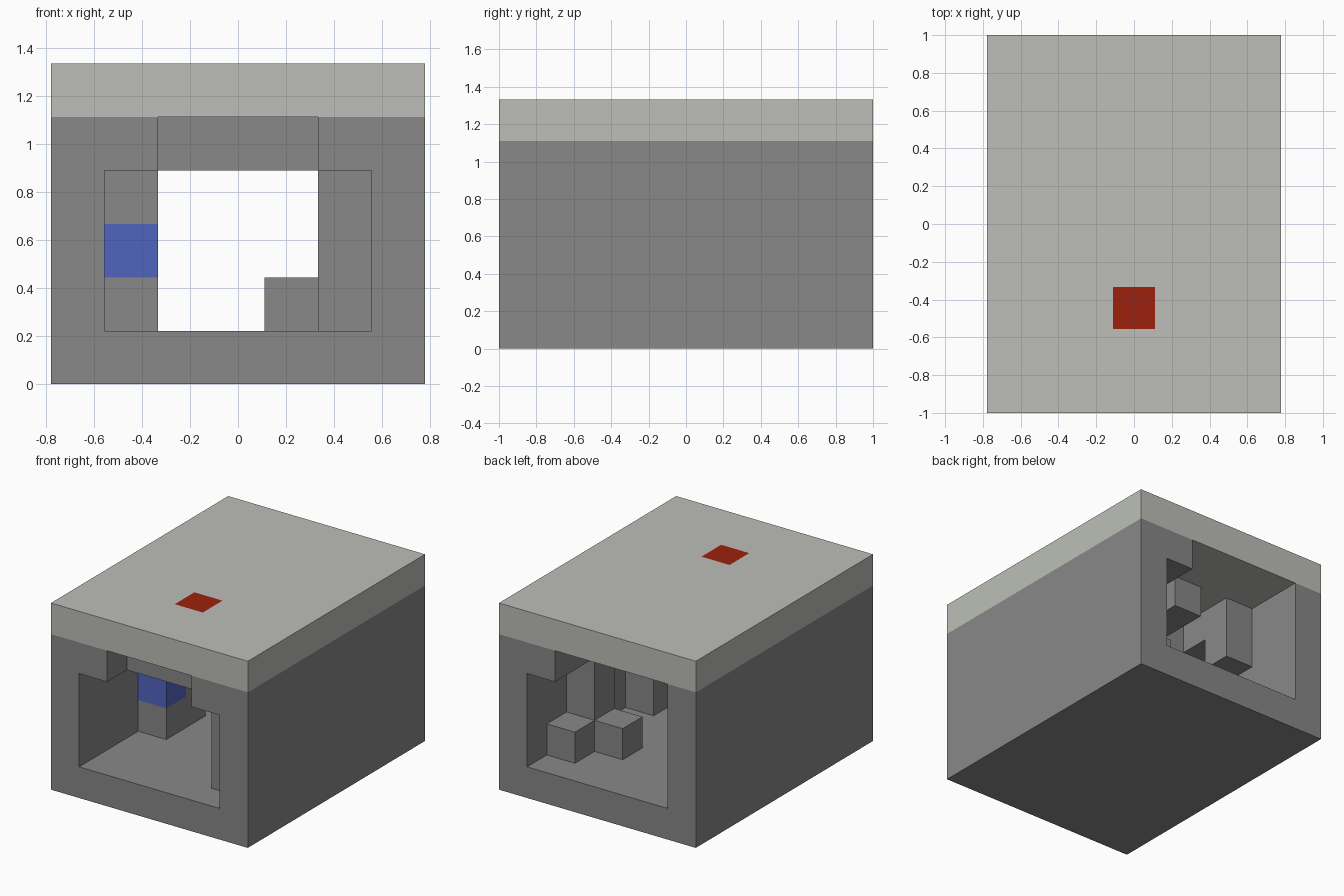
import bpy
import bmesh
import math
from mathutils import Vector

# Remove the default cube
cube = bpy.data.objects.get("Cube")
if cube:
    bpy.data.objects.remove(cube, do_unlink=True)

# The model sits on a grid of equal blocks: 7 wide, 9 deep, 6 high
WIDE, DEEP, HIGH = 7, 9, 6
UNIT = 2 / DEEP
ORIGIN = Vector((-WIDE / 2, -DEEP / 2, 0))


def make_material(name, rgb):
    mat = bpy.data.materials.new(name)
    mat.use_nodes = True
    color = (*rgb, 1)
    mat.diffuse_color = color
    mat.node_tree.nodes["Principled BSDF"].inputs["Base Color"].default_value = color
    return mat


stone = make_material("grey stone", (0.246, 0.246, 0.246))
pale = make_material("pale stone", (0.51, 0.52, 0.48))
red = make_material("red", (0.34, 0.015, 0.004))
blue = make_material("blue", (0.08, 0.13, 0.52))


def box(x, y, z):
    """Cells of a box; each argument is one index or an inclusive (first, last) pair."""
    spans = [range(a[0], a[1] + 1) if isinstance(a, tuple) else (a,) for a in (x, y, z)]
    return {(i, j, k) for i in spans[0] for j in spans[1] for k in spans[2]}


ALL_Y = (0, DEEP - 1)
top = HIGH - 1

# Parts as unions of boxes
parts = {
    "floor_slab": (stone, box((0, 6), ALL_Y, 0)),
    "right_wall": (stone, box(0, ALL_Y, (1, 4))),
    "left_wall": (stone, box(6, ALL_Y, (1, 4))),
    "roof_marker": (red, box(3, 2, top)),
    "roof_slab": (pale, box((0, 6), ALL_Y, top) - box(3, 2, top)),
    # hanging ceiling blocks
    "front_arch_corner": (stone, box(1, 0, 4)),
    "left_ceiling_ledge": (stone, box(5, ALL_Y, 4)),
    "ceiling_mass": (stone, box((1, 4), (1, 4), 4)),
    "ceiling_beam": (stone, box(3, (5, 6), 4)),
    "right_ceiling_ledge": (stone, box(1, (5, 6), 4) | box(1, 6, 3)),
    # pillars and loose blocks along the passage
    "blue_block": (blue, box(1, 3, 2)),
    "right_pillar": (stone, box(1, (3, 4), (1, 3)) - box(1, 3, 2)),
    "left_front_pillar": (stone, box(5, 1, (1, 3))),
    "left_middle_pillar": (stone, box(5, 3, (1, 3))),
    "left_back_pillar": (stone, box(5, 6, (1, 3))),
    "back_step_block": (stone, box(5, 7, 1)),
    "passage_block": (stone, box(4, 6, 1)),
}
solid = set().union(*(cells for _, cells in parts.values()))


def build(name, mat, cells):
    """Build only the exposed sides of the cells, merged into large flat faces."""
    bm = bmesh.new()
    for cell in sorted(cells):
        center = Vector(cell) + Vector((0.5, 0.5, 0.5))
        for axis in range(3):
            for sign in (-1, 1):
                normal = Vector((0, 0, 0))
                normal[axis] = sign
                if tuple(int(c + n) for c, n in zip(cell, normal)) in solid:
                    continue
                u = Vector((0, 0, 0))
                u[(axis + 1) % 3] = 0.5
                v = normal.cross(u)
                middle = center + normal / 2
                corners = (middle - u - v, middle + u - v, middle + u + v, middle - u + v)
                bm.faces.new([bm.verts.new((c + ORIGIN) * UNIT) for c in corners])
    bmesh.ops.remove_doubles(bm, verts=bm.verts, dist=UNIT / 100)
    bmesh.ops.dissolve_limit(bm, angle_limit=math.radians(1),
                             verts=bm.verts, edges=bm.edges)
    mesh = bpy.data.meshes.new(name)
    bm.to_mesh(mesh)
    bm.free()
    mesh.materials.append(mat)
    obj = bpy.data.objects.new(name, mesh)
    bpy.context.collection.objects.link(obj)


for part_name, (part_mat, part_cells) in parts.items():
    build(part_name, part_mat, part_cells)
